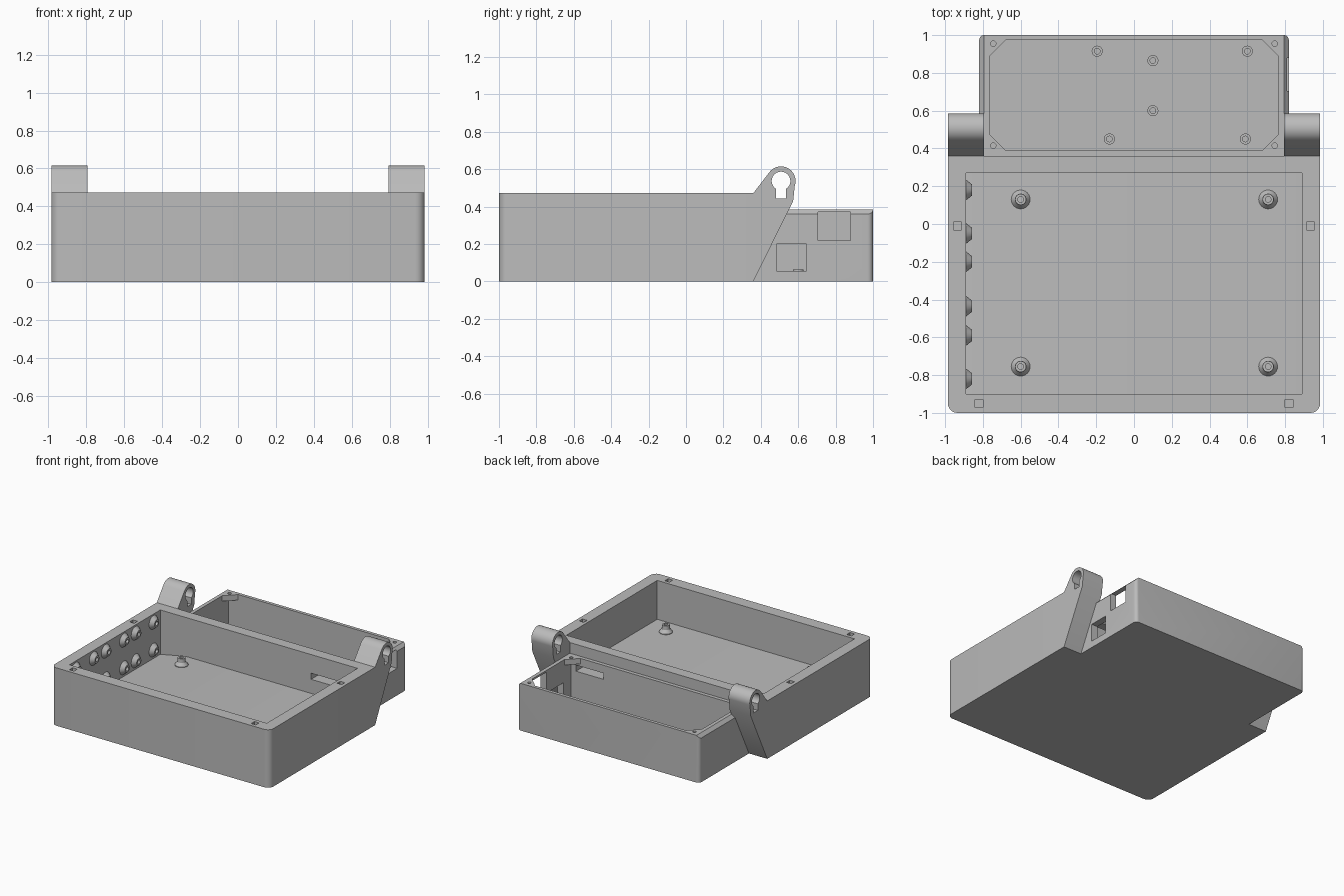
import bpy, bmesh
from math import sin, cos, pi, radians
from mathutils import Matrix

cube = bpy.data.objects.get("Cube")
if cube:
    bpy.data.objects.remove(cube, do_unlink=True)

grey = bpy.data.materials.new("matte grey")
grey.use_nodes = True
grey.diffuse_color = (0.5, 0.5, 0.5, 1)
grey.node_tree.nodes["Principled BSDF"].inputs["Base Color"].default_value = (0.5, 0.5, 0.5, 1)


def make(name, bm):
    bmesh.ops.recalc_face_normals(bm, faces=bm.faces)
    mesh = bpy.data.meshes.new(name)
    bm.to_mesh(mesh)
    bm.free()
    mesh.materials.append(grey)
    obj = bpy.data.objects.new(name, mesh)
    bpy.context.collection.objects.link(obj)
    return obj


def prism(name, pts, axis, lo, hi, round_y=None, radius=0.05):
    """Extrude a 2D outline along an axis; optionally round upright edges at one y."""
    place = {"x": lambda p, t: (t, p[0], p[1]),
             "y": lambda p, t: (p[0], t, p[1]),
             "z": lambda p, t: (p[0], p[1], t)}[axis]
    bm = bmesh.new()
    face = bm.faces.new([bm.verts.new(place(p, lo)) for p in pts])
    new = bmesh.ops.extrude_face_region(bm, geom=[face], use_keep_orig=True)
    step = [hi - lo if a == axis else 0 for a in "xyz"]
    bmesh.ops.translate(bm, vec=step, verts=[v for v in new["geom"] if isinstance(v, bmesh.types.BMVert)])
    bmesh.ops.recalc_face_normals(bm, faces=bm.faces)
    if round_y is not None:
        edges = [e for e in bm.edges
                 if all(abs(v.co.y - round_y) < 1e-4 for v in e.verts)
                 and abs(e.verts[0].co.x - e.verts[1].co.x) < 1e-4]
        bmesh.ops.bevel(bm, geom=edges, offset=radius, segments=6, profile=0.5, affect="EDGES")
    return make(name, bm)


def rect(x0, x1, y0, y1):
    return [(x0, y0), (x1, y0), (x1, y1), (x0, y1)]


def circle(x, y, r, n=20):
    return [(x + r * cos(2 * pi * i / n), y + r * sin(2 * pi * i / n)) for i in range(n)]


def lathe(name, profile, spots, turn=Matrix.Identity(4), n=24):
    """Spin (radius, height) points into rings, one copy at each spot."""
    bm = bmesh.new()
    for spot in spots:
        where = Matrix.Translation(spot) @ turn
        rings = [[bm.verts.new(where @ Matrix.Rotation(2 * pi * i / n, 4, "Z")
                               @ Matrix.Translation((r, 0, h)).translation)
                  for i in range(n)] for r, h in profile]
        for a, b in zip(rings, rings[1:]):
            for i in range(n):
                j = (i + 1) % n
                bm.faces.new((a[i], a[j], b[j], b[i]))
    return make(name, bm)


def cut(obj, cutters):
    """Subtract each cutter and bake the result."""
    for c in cutters:
        mod = obj.modifiers.new("cut", "BOOLEAN")
        mod.operation, mod.solver, mod.object = "DIFFERENCE", "EXACT", c
        bpy.context.view_layer.update()
        graph = bpy.context.evaluated_depsgraph_get()
        mesh = bpy.data.meshes.new_from_object(obj.evaluated_get(graph))
        obj.modifiers.clear()
        obj.data = mesh
    for c in cutters:
        bpy.data.objects.remove(c, do_unlink=True)


def smooth(obj):
    bpy.ops.object.select_all(action="DESELECT")
    obj.select_set(True)
    bpy.context.view_layer.objects.active = obj
    bpy.ops.object.shade_smooth_by_angle(angle=radians(30))


TOP, REAR_TOP, SPLIT = 0.472, 0.385, 0.36
FLOOR, REAR_FLOOR = 0.155, 0.045


def cable_slot():
    return prism("slot_cutter", rect(0.47, 0.72, 0.27, 0.32), "y", 0.2, 0.45)


# Main tray: cavity with a floor that dips towards the side of the bosses
tray = prism("main_tray", rect(-0.985, 0.985, -1, SPLIT), "z", 0, TOP, -1, 0.05)
cavity = [(-0.89, 0.11), (-0.66, FLOOR), (0.89, FLOOR), (0.89, 0.6), (-0.89, 0.6)]
pits = [(sx * x, y) for x, y in ((0.935, -0.01), (0.82, -0.95)) for sx in (-1, 1)]
cut(tray, [prism("cavity_cutter", cavity, "y", -0.9, 0.27), cable_slot()]
    + [prism("pit_cutter", rect(x - 0.021, x + 0.021, y - 0.021, y + 0.021), "z", 0.41, 0.6)
       for x, y in pits])

# Rear box: chamfered sides, corner tabs left under the rim, side ports
outline = [(-0.82, 0), (0.82, 0), (0.82, 0.36), (0.795, REAR_TOP), (-0.795, REAR_TOP), (-0.82, 0.36)]
rear = prism("rear_box", outline, "y", SPLIT, 1, 1, 0.03)
x, y0, y1, c = 0.765, 0.39, 0.973, 0.085
opening = [(-x + c, y0), (x - c, y0), (x, y0 + c), (x, y1 - c),
           (x - c, y1), (-x + c, y1), (-x, y1 - c), (-x, y0 + c)]
cut(rear, [prism("chamber_cutter", rect(-x, x, y0, y1), "z", REAR_FLOOR, 0.34),
           prism("opening_cutter", opening, "z", 0.3, 0.5),
           prism("upper_port_cutter", rect(0.705, 0.88, 0.22, 0.37), "x", 0.74, 0.9),
           prism("lower_port_cutter", rect(0.485, 0.645, 0.055, 0.2), "x", 0.74, 0.9),
           cable_slot()]
    + [prism("screw_cutter", circle(sx * 0.745, y, 0.014), "z", 0.3, 0.5)
       for sx in (-1, 1) for y in (0.415, 0.955)])

# Hanging arms with keyholes
cy, cz, r = 0.508, 0.537, 0.078
arc = [(cy + r * cos(radians(a)), cz + r * sin(radians(a))) for a in range(-20, 146, 11)]
arm_side = [(SPLIT, 0), (0.573, 0.43)] + arc + [(SPLIT, TOP)]
hole_angles = [radians(-58 + 296 * i / 24) for i in range(25)]
keyhole = [(cy - 0.026, 0.442), (cy + 0.026, 0.442)]
keyhole += [(cy + 0.05 * cos(a), cz + 0.05 * sin(a)) for a in hole_angles]
arms = []
for side, lo, hi in (("left", 0.795, 0.985), ("right", -0.985, -0.795)):
    arm = prism(side + "_hanging_arm", arm_side, "x", lo, hi)
    cut(arm, [prism("keyhole_cutter", keyhole, "x", lo - 0.1, hi + 0.1)])
    arms.append(arm)

# Board standoffs on both floors
standoffs = lathe("tray_standoffs",
                  [(0.05, -0.03), (0.05, 0.005), (0.031, 0.03), (0.029, 0.062), (0.015, 0.062), (0.015, 0)],
                  [(x, y, FLOOR) for x in (-0.6, 0.71) for y in (-0.755, 0.13)])
rear_spots = [(-0.195, 0.915), (0.6, 0.915), (0.1, 0.865), (0.1, 0.6), (-0.13, 0.45), (0.59, 0.45)]
rear_standoffs = lathe("rear_standoffs", [(0.029, 0), (0.029, 0.02), (0.015, 0.02), (0.015, 0)],
                       [(x, y, REAR_FLOOR) for x, y in rear_spots])

# Two rows of conical bosses on the inner side wall
bosses = lathe("wall_bosses", [(0.055, 0), (0.03, 0.032), (0.016, 0.032), (0.016, 0)],
               [(-0.89, y, z) for y in (0.18, -0.05, -0.2, -0.435, -0.59, -0.82) for z in (0.18, 0.405)],
               Matrix.Rotation(pi / 2, 4, "Y"))

for part in [tray, rear, standoffs, rear_standoffs, bosses] + arms:
    smooth(part)
